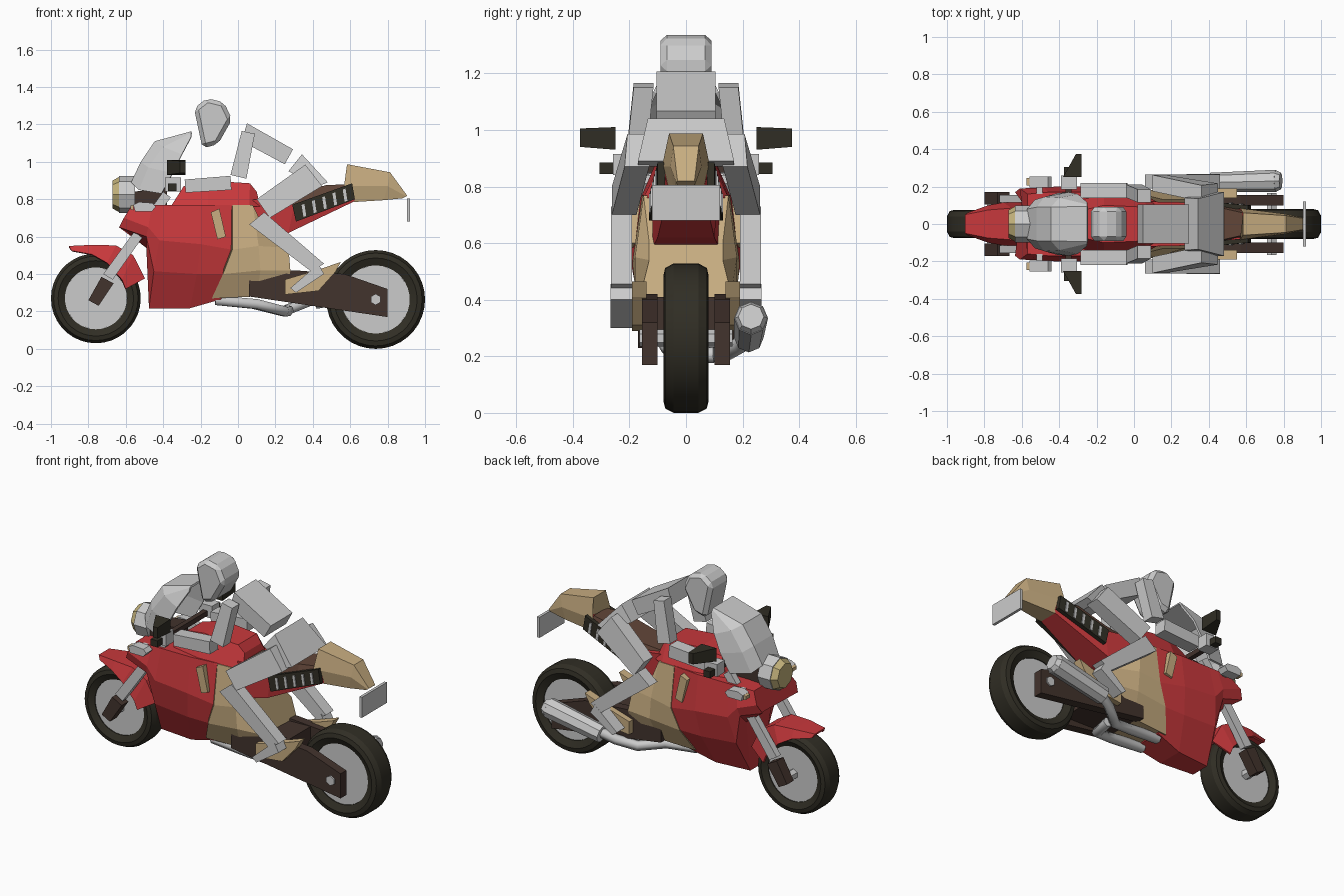
import bpy, bmesh, math
from mathutils import Vector

COLORS = {"red": (.58, .04, .045), "tan": (.58, .42, .22), "rubber": (.03, .027, .018),
          "brown": (.055, .033, .026), "leather": (.12, .06, .04), "lens": (.55, .45, .2)}
MATS = {}
for n, c in COLORS.items():
    MATS[n] = bpy.data.materials.new(n)
    MATS[n].diffuse_color = (*c, 1)


def finish(name, bm, color=None):
    bmesh.ops.recalc_face_normals(bm, faces=bm.faces)
    me = bpy.data.meshes.new(name)
    bm.to_mesh(me)
    bm.free()
    ob = bpy.data.objects.new(name, me)
    bpy.context.collection.objects.link(ob)
    if color:
        me.materials.append(MATS[color])
    return ob


def prism(name, pts, y0, y1, color=None, mirror=True, outer=None, dy=None):
    """Side profile (x, z) extruded in y; outer = other profile at y1, dy = shift per point."""
    bm = bmesh.new()
    dy = dy or [0] * len(pts)
    for s in ((1, -1) if mirror else (1,)):
        a = [bm.verts.new((x, s * (y0 + d), z)) for (x, z), d in zip(pts, dy)]
        b = [bm.verts.new((x, s * (y1 + d), z)) for (x, z), d in zip(outer or pts, dy)]
        bm.faces.new(a)
        bm.faces.new(b[::-1])
        for i in range(len(pts)):
            j = (i + 1) % len(pts)
            bm.faces.new((a[i], b[i], b[j], a[j]))
    return finish(name, bm, color)


def loft(name, rows, color=None, thick=0):
    """Rows of (x, z, half width), mirrored in y. thick > 0 makes an open shell."""
    bm = bmesh.new()
    rings = [[bm.verts.new((x, -w, z)) for x, z, w in r[::-1]] +
             [bm.verts.new((x, w, z)) for x, z, w in r] for r in rows]
    n = len(rings[0])
    for a, b in zip(rings, rings[1:]):
        for i in range(n - 1 if thick else n):
            j = (i + 1) % n
            bm.faces.new((a[i], a[j], b[j], b[i]))
    if not thick:
        bm.faces.new(rings[0])
        bm.faces.new(rings[-1][::-1])
    ob = finish(name, bm, color)
    if thick:
        m = ob.modifiers.new("shell", "SOLIDIFY")
        m.thickness = thick
    return ob


def rod(name, p0, p1, r0, r1, n=8, color=None):
    p0, p1 = Vector(p0), Vector(p1)
    bm = bmesh.new()
    bmesh.ops.create_cone(bm, cap_ends=True, segments=n, radius1=r0, radius2=r1, depth=(p1 - p0).length)
    ob = finish(name, bm, color)
    ob.rotation_euler = (p1 - p0).to_track_quat("Z", "Y").to_euler()
    ob.location = (p0 + p1) / 2
    return ob


def wheel(name, x, z, r, w):
    half = [(r * .69, w * .75), (r * .84, w), (r * .94, w * .92), (r, w * .55)]
    prof = half + [(a, -b) for a, b in half[::-1]]
    bm = bmesh.new()
    n = 36
    rings = [[bm.verts.new((x + a * math.cos(t), y, z + a * math.sin(t))) for a, y in prof]
             for t in (2 * math.pi * i / n for i in range(n))]
    for i in range(n):
        a, b = rings[i], rings[(i + 1) % n]
        for k in range(len(prof)):
            j = (k + 1) % len(prof)
            bm.faces.new((a[k], a[j], b[j], b[k]))
    ob = finish(name + "_tyre", bm, "rubber")
    bpy.context.view_layer.objects.active = ob
    ob.select_set(True)
    bpy.ops.object.shade_smooth_by_angle(angle=math.radians(25))
    ob.select_set(False)
    rod(name + "_rim", (x, -w * .68, z), (x, w * .68, z), r * .72, r * .72, 10)
    rod(name + "_axle", (x, -.165, z), (x, .165, z), .03, .03, 6)


# Wheels, fork, fender
wheel("front_wheel", -.76, .27, .24, .075)
wheel("rear_wheel", .736, .264, .264, .08)
prism("fork_tube", [(-.40, .84), (-.36, .81), (-.67, .37), (-.72, .40)], .115, .155)
prism("fork_lower", [(-.73, .385), (-.665, .35), (-.745, .23), (-.80, .26)], .105, .17, "brown")
loft("front_fender", [
    [(-.904, .55, .05), (-.89, .525, .06)],
    [(-.78, .556, .075), (-.78, .505, .10)],
    [(-.652, .553, .085), (-.70, .46, .115)],
    [(-.56, .50, .085), (-.62, .37, .115)],
    [(-.497, .377, .08), (-.60, .32, .115)]], "red", .012)

# Fairing, tank and side panels
loft("front_fairing", [
    [(-.57, .765, .16), (-.61, .70, .19), (-.636, .65, .17), (-.60, .63, .12)],
    [(-.46, .77, .17), (-.48, .65, .195), (-.49, .6, .18), (-.49, .54, .12)],
    [(-.40, .77, .17), (-.42, .58, .20), (-.45, .415, .16), (-.476, .217, .06)],
    [(-.20, .77, .17), (-.20, .56, .20), (-.22, .40, .17), (-.257, .217, .08)],
    [(-.02, .77, .15), (-.03, .53, .185), (-.07, .40, .17), (-.09, .265, .10)]], "red")
loft("side_panel", [
    [(-.03, .768, .155), (-.03, .53, .19), (-.08, .40, .175), (-.14, .27, .11)],
    [(.08, .768, .15), (.11, .55, .18), (.12, .42, .18), (.10, .28, .12)],
    [(.16, .60, .13), (.27, .54, .13), (.28, .42, .16), (.27, .30, .13)]], "tan")
prism("side_vent", [(-.145, .73), (-.10, .75), (-.065, .60), (-.11, .585)], .16, .198, "tan")
loft("tank", [
    [(-.29, .87, .07), (-.36, .76, .12)],
    [(-.16, .90, .10), (-.16, .76, .16)],
    [(.064, .885, .09), (.06, .76, .15)],
    [(.10, .84, .08), (.12, .76, .12)]], "red")
prism("heel_plate", [(.25, .37), (.45, .43), (.55, .465), (.52, .41), (.43, .31), (.25, .29)],
      .14, .19, "tan")

# Swingarm and exhaust
prism("swingarm", [(.06, .42), (.30, .42), (.57, .40), (.80, .32), (.80, .17), (.06, .28)], .10, .155, "brown")
prism("swingarm_bridge", [(.06, .40), (.42, .41), (.42, .27), (.06, .28)], -.1, .1, "brown", False)
for k, path in enumerate([[(-.12, .06, .26), (.08, .07, .24), (.24, .12, .20), (.34, .19, .24), (.44, .225, .28)],
                          [(-.12, -.07, .26), (.10, -.07, .24), (.25, -.02, .20), (.27, .10, .205)]]):
    cu = bpy.data.curves.new("exhaust_pipe", "CURVE")
    cu.dimensions = "3D"
    cu.bevel_depth, cu.bevel_resolution, cu.use_fill_caps = .03, 1, True
    sp = cu.splines.new("POLY")
    sp.points.add(len(path) - 1)
    for p, co in zip(sp.points, path):
        p.co = (*co, 1)
    bpy.context.collection.objects.link(bpy.data.objects.new(f"exhaust_pipe_{k}", cu))
rod("muffler", (.41, .222, .265), (.76, .23, .335), .052, .06)
rod("muffler_tip", (.755, .23, .334), (.785, .23, .34), .06, .045)

# Seat and tail
loft("tail_body", [
    [(.08, .80, .12), (.10, .58, .12)],
    [(.30, .77, .115), (.27, .62, .10)],
    [(.61, .875, .085), (.625, .79, .06)]], "red")
loft("seat", [
    [(.10, .80, .08), (.10, .74, .11)],
    [(.28, .82, .09), (.28, .74, .11)],
    [(.47, .875, .085), (.47, .80, .10)],
    [(.58, .88, .06), (.58, .85, .08)]], "leather")
prism("tail_rail", [(.29, .77), (.61, .885), (.625, .80), (.31, .68)], .105, .13, "rubber", dy=[0, -.03, -.03, 0])
for i in range(5):
    x, z, y = .35 + i * .055, .705 + i * .0205, .122 - i * .0052
    prism(f"rail_slot_{i}", [(x, z), (x + .015, z + .005), (x + .005, z + .07), (x - .01, z + .065)], y, y + .008)
loft("tail_cowl", [
    [(.583, .987, .06), (.567, .87, .085), (.62, .785, .06)],
    [(.813, .944, .045), (.80, .87, .055), (.78, .795, .045)],
    [(.904, .82, .03), (.90, .815, .035), (.88, .805, .03)]], "tan")
prism("rear_plate", [(.903, .805), (.92, .805), (.92, .68), (.903, .68)], -.12, .12, None, False)

# Windscreen, headlight, indicators, cockpit
loft("windscreen", [
    [(-.572, .89, .08), (-.53, .85, .13), (-.41, .83, .165)],
    [(-.52, 1.0, .09), (-.48, .97, .145), (-.35, .94, .17)],
    [(-.445, 1.11, .09), (-.40, 1.08, .14), (-.30, 1.04, .16)],
    [(-.25, 1.163, .095), (-.25, 1.155, .105), (-.25, 1.135, .115)]], None, .012)
rod("headlight_case", (-.635, 0, .825), (-.55, 0, .825), .10, .10)
rod("headlight_lens", (-.67, 0, .825), (-.635, 0, .825), .075, .095, 8, "lens")
prism("headlight_mount", [(-.56, .84), (-.38, .86), (-.38, .75), (-.56, .75)], -.06, .06, "brown", False)
prism("indicator", [(-.56, .77), (-.53, .785), (-.46, .78), (-.44, .76), (-.46, .735), (-.55, .735)], .195, .255)
prism("indicator_lens", [(-.575, .765), (-.558, .77), (-.558, .74), (-.575, .745)], .205, .245, "tan")
prism("indicator_stem", [(-.52, .77), (-.49, .77), (-.49, .75), (-.52, .75)], .16, .2)
prism("handlebar", [(-.365, .88), (-.335, .88), (-.335, .85), (-.365, .85)], -.26, .26, "brown", False)
prism("grip_end", [(-.375, .885), (-.33, .885), (-.33, .845), (-.375, .845)], .255, .305, "rubber")
prism("mirror", [(-.38, .93), (-.28, .93), (-.28, 1.01), (-.38, 1.01)], .25, .375, "rubber",
      outer=[(-.31, .94), (-.28, .94), (-.28, 1.005), (-.31, 1.005)])

# Rider
helmet = prism("head", [(-.235, 1.286), (-.166, 1.34), (-.075, 1.318), (-.032, 1.227), (-.107, 1.094), (-.19, 1.072)],
               -.09, .09, None, False)
helmet.modifiers.new("chamfer", "BEVEL").width = .022
helmet.modifiers["chamfer"].segments = 1
prism("torso", [(.048, 1.206), (.294, 1.067), (.25, .987), (.02, 1.11)], -.105, .105, None, False)
loft("hips", [
    [(.342, 1.04, .135), (.27, .95, .14)],
    [(.48, .89, .17), (.43, .87, .17)]])
prism("upper_arm", [(.02, 1.165), (.09, 1.15), (.045, .91), (-.04, .93)], .115, .185, None, dy=[0, 0, .025, .025])
prism("forearm", [(-.285, .905), (-.04, .925), (-.035, .85), (-.28, .835)], .14, .22)
prism("hand", [(-.39, .915), (-.305, .915), (-.305, .84), (-.39, .84)], .185, .258)
prism("thigh", [(.10, .80), (.36, .985), (.45, .87), (.17, .70)], .175, .262, None, dy=[0, -.055, -.045, 0])
prism("shin", [(.06, .665), (.14, .73), (.46, .455), (.39, .415)], .19, .265)
prism("boot", [(.28, .325), (.31, .30), (.46, .40), (.43, .455)], .185, .266)
